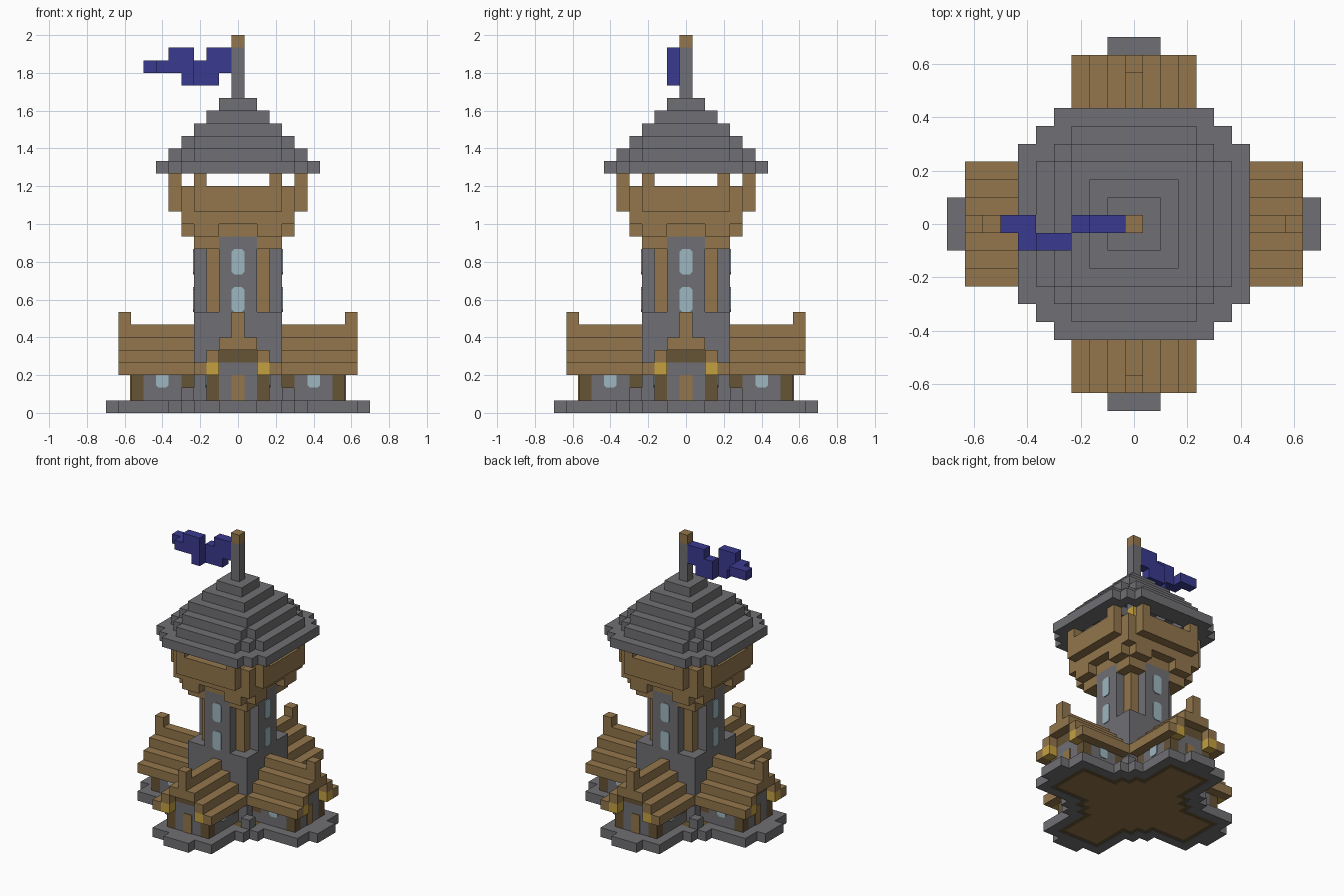
import bpy, bmesh
from math import pi
from mathutils import Matrix, Vector

cube = bpy.data.objects.get("Cube")
if cube:
    bpy.data.objects.remove(cube, do_unlink=True)

UNIT = 1 / 15  # edge length of one building block


def material(name, hex_code):
    """One flat colour, converted from a hex code to linear values."""
    rgb = [int(hex_code[i:i + 2], 16) / 255 for i in (0, 2, 4)]
    linear = [((c + 0.055) / 1.055) ** 2.4 for c in rgb] + [1]
    mat = bpy.data.materials.new(name)
    mat.use_nodes = True
    mat.diffuse_color = linear
    mat.node_tree.nodes["Principled BSDF"].inputs["Base Color"].default_value = linear
    return mat


STONE = material("grey stone", "706f73")
WOOD = material("tan wood", "93764c")
DARK = material("dark wood", "665336")
GLOW = material("lantern yellow", "c4a040")
GLASS = material("pale glass", "9db7bf")
BLUE = material("flag blue", "3a3a90")


def finish(name, bm, mat):
    mesh = bpy.data.meshes.new(name)
    bm.to_mesh(mesh)
    bm.free()
    mesh.materials.append(mat)
    obj = bpy.data.objects.new(name, mesh)
    bpy.context.collection.objects.link(obj)
    return obj


def cells(boxes, turned):
    """Fill inclusive block ranges, optionally repeated on all four sides."""
    filled = set()
    for x0, x1, y0, y1, z0, z1 in boxes:
        for x in range(x0, x1 + 1):
            for y in range(y0, y1 + 1):
                for z in range(z0, z1 + 1):
                    filled.add((x, y, z))
                    if turned:
                        filled |= {(-y, x, z), (-x, -y, z), (y, -x, z)}
    return filled


def blocks(name, mat, boxes, cut=(), turned=True):
    """Build the outer skin of a block structure."""
    filled = cells(boxes, turned) - cells(cut, turned)
    bm = bmesh.new()
    corners = {}
    for cell in filled:
        centre = Vector(cell) + Vector((0, 0, 0.5))
        for axis in range(3):
            for sign in (-1, 1):
                near = list(cell)
                near[axis] += sign
                if tuple(near) in filled:
                    continue
                n, u, v = Vector(), Vector(), Vector()
                n[axis] = sign / 2
                u[(axis + 1) % 3] = sign / 2
                v[(axis + 2) % 3] = 1 / 2
                quad = []
                for p in (n - u - v, n + u - v, n + u + v, n - u + v):
                    pos = centre + p
                    key = tuple(pos)
                    if key not in corners:
                        corners[key] = bm.verts.new(pos * UNIT)
                    quad.append(corners[key])
                bm.faces.new(quad)
    bmesh.ops.dissolve_limit(bm, angle_limit=0.01, verts=bm.verts, edges=bm.edges)
    return finish(name, bm, mat)


def plates(name, mat, spots, face, bevel):
    """Thin panels with clipped corners, repeated on all four sides."""
    bm = bmesh.new()
    for x, z0, z1 in spots:
        a, b = x - 0.5, x + 0.5
        outline = [(a + bevel, z0), (b - bevel, z0), (b, z0 + bevel), (b, z1 - bevel),
                   (b - bevel, z1), (a + bevel, z1), (a, z1 - bevel), (a, z0 + bevel)]
        if not bevel:
            outline = [(a, z0), (b, z0), (b, z1), (a, z1)]
        for side in range(4):
            turn = Matrix.Rotation(side * pi / 2, 3, "Z")
            rows = [[bm.verts.new(turn @ Vector((px, -face - d, pz)) * UNIT)
                     for px, pz in outline] for d in (0, 0.08)]
            bm.faces.new(rows[1])
            for i in range(len(outline)):
                j = (i + 1) % len(outline)
                bm.faces.new((rows[0][i], rows[0][j], rows[1][j], rows[1][i]))
    return finish(name, bm, mat)


def pad(name, mat, half_sizes, z0, z1):
    """Flat boxes under the building, repeated crosswise."""
    bm = bmesh.new()
    for hx, hy in half_sizes + [(b, a) for a, b in half_sizes]:
        size = Matrix.Diagonal((2 * hx * UNIT, 2 * hy * UNIT, z1 - z0, 1))
        place = Matrix.Translation((0, 0, (z0 + z1) / 2))
        bmesh.ops.create_cube(bm, size=1, matrix=place @ size)
    return finish(name, bm, mat)


# Foundation with a wooden floor showing underneath
blocks("foundation", STONE,
       [(-9, 9, -3, 3, 0, 0), (-5, 5, -4, 4, 0, 0), (-10, 10, -1, 1, 0, 0)],
       cut=[(-8, 8, -2, 2, 0, 0), (-4, 4, -3, 3, 0, 0)])
pad("floor_rim", DARK, [(8.5, 2.5), (4.5, 3.5)], 0.004, UNIT)
pad("floor_boards", WOOD, [(8, 2), (4, 3)], 0, 0.005)

# Four wings: walls, corner posts, gables
blocks("wing_walls", STONE, [(4, 8, -2, 2, 1, 3), (4, 4, 4, 4, 1, 1)],
       cut=[(8, 8, y, y, 1, 3) for y in (-2, 2)] + [(4, 4, y, y, 2, 2) for y in (-2, 2)])
blocks("wing_posts", DARK, [(8, 8, y, y, 1, 3) for y in (-2, 2)]
       + [(4, 4, y, y, 2, 2) for y in (-2, 2)])
blocks("gable_beams", DARK, [(4, 8, -1, 1, 4, 4)])
plates("doors", WOOD, [(0, 1, 3)], 8.5, 0)

# Stepped wing roofs with a finial at each end
steps = [(4, 9, s * w, s * w, 6 - w, 6 - w) for w in range(4) for s in (-1, 1)]
blocks("wing_roofs", WOOD, steps + [(4, 8, 0, 0, 5, 5), (9, 9, 0, 0, 5, 7)])
blocks("wing_lanterns", GLOW, [(9, 9, y, y, 3, 3) for y in (-2, 2)])

# Wing windows sit on the long walls
for x in (-6, 6):
    plates("wing_windows", GLASS, [(x, 2, 3.6)], 2.5, 0.2)

# Tower shaft, corner posts and windows
blocks("tower_shaft", STONE, [(-1, 1, -3, 3, 1, 13), (-3, 3, -3, 3, 1, 7)])
blocks("tower_posts", WOOD, [(2, 2, 2, 2, 8, 12)])
plates("tower_windows", GLASS, [(0, 8, 10), (0, 11, 13)], 3.5, 0.2)

# Lookout platform: brackets, parapet and roof posts
blocks("lookout_platform", WOOD,
       [(2, 3, 2, 3, 13, 14), (-3, 3, -3, 3, 14, 14), (2, 3, -4, -4, 14, 14),
        (-3, -2, -4, -4, 14, 14), (-4, 4, -4, 4, 15, 17), (-5, 5, -3, 3, 16, 17),
        (-3, -3, -5, -5, 16, 18), (3, 3, -5, -5, 16, 18)],
       cut=[(-4, 4, -3, 3, 16, 17)])

# Hollow stepped tower roof
roof, hollow = [], []
for level in range(6):
    z, half = 19 + level, 6 - level
    clip = (2, 2, 1, 0, 0, 0)[level]
    roof.append((-half, half, clip - half, half - clip, z, z))
    if clip == 2:
        roof.append((1 - half, half - 1, 1 - half, half - 1, z, z))
    if level < 5:
        inner = half - 2
        hollow.append((-inner, inner, -inner, inner, z, z))
blocks("tower_roof", STONE, roof, cut=hollow)
blocks("hanging_post", STONE, [(0, 0, 0, 0, 22, 23)])
blocks("hanging_lantern", GLOW, [(0, 0, 0, 0, 21, 21)])

# Flagpole and waving flag
blocks("flagpole", STONE, [(0, 0, 0, 0, 25, 28)])
blocks("flagpole_cap", WOOD, [(0, 0, 0, 0, 29, 29)])
blocks("flag", BLUE,
       [(-7, -6, 0, 0, 27, 27), (-6, -4, -1, -1, 27, 27), (-5, -4, -1, -1, 28, 28),
        (-4, -4, -1, -1, 26, 26), (-3, -1, 0, 0, 27, 27), (-2, -1, 0, 0, 28, 28),
        (-3, -2, 0, 0, 26, 26)], turned=False)
